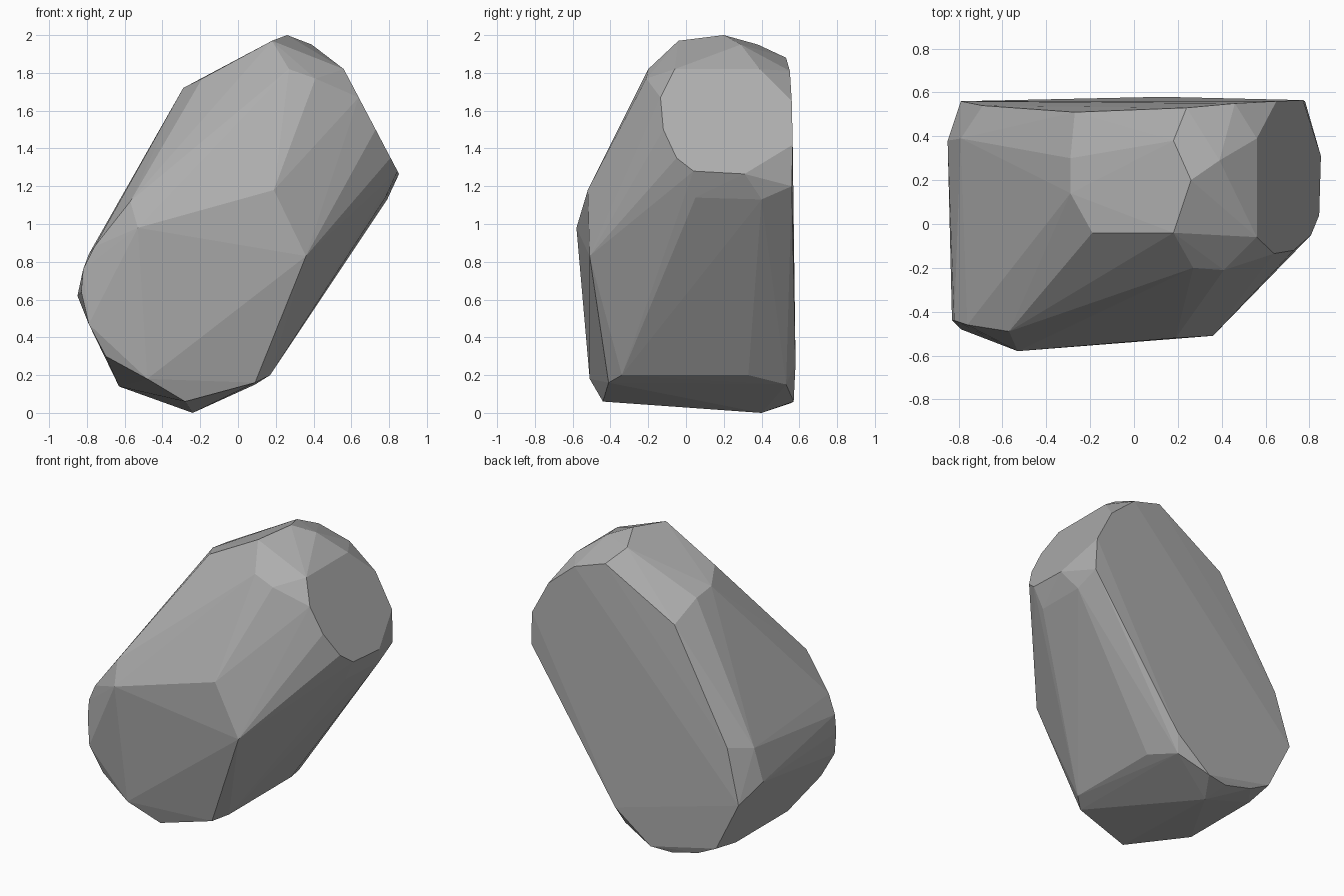
import bpy, bmesh

# Corner points of the chiselled boulder, grouped by region
crown = [(0.26, 0.20, 2.0), (0.18, -0.04, 1.97), (0.18, 0.38, 1.95), (0.39, 0.29, 1.95),
         (0.24, 0.53, 1.88), (0.27, -0.20, 1.82), (0.41, -0.21, 1.77), (0.46, 0.55, 1.81),
         (-0.19, -0.04, 1.77), (-0.29, 0.14, 1.72), (-0.29, 0.30, 1.70), (-0.27, 0.51, 1.59)]

# The big flat facet on the right: (y, z) outline on a sloping plane
right_facet = [(0.56 + (1.82 - z) * 0.527, y, z) for y, z in
               [(-0.06, 1.82), (-0.135, 1.67), (-0.12, 1.5), (-0.05, 1.35), (0.04, 1.28),
                (0.31, 1.265), (0.565, 1.42), (0.56, 1.65), (0.39, 1.82)]]
right_flank = [(0.78, 0.05, 1.14), (0.79, 0.40, 1.13), (0.78, 0.56, 1.20)]

front = [(-0.53, -0.58, 0.98), (0.36, -0.51, 0.83), (0.19, -0.52, 1.18), (-0.48, -0.51, 0.18),
         (-0.57, -0.49, 1.12)]

left_end = [(-0.85, 0.38, 0.62), (-0.79, 0.39, 0.84), (-0.83, -0.44, 0.64), (-0.82, -0.44, 0.76),
            (-0.79, -0.48, 0.47), (-0.76, -0.46, 0.88), (-0.70, -0.46, 0.30),
            (-0.79, 0.56, 0.51), (-0.69, 0.54, 0.87)]

base = [(-0.24, 0.40, 0.0), (-0.28, -0.44, 0.06), (0.09, -0.41, 0.16), (0.17, -0.34, 0.20),
        (0.17, 0.33, 0.20), (0.09, 0.53, 0.15), (0.13, 0.58, 0.26), (-0.13, 0.57, 0.06),
        (-0.28, 0.55, 0.05), (-0.48, 0.55, 0.10), (-0.62, 0.56, 0.17), (-0.63, 0.36, 0.14),
        (-0.63, -0.20, 0.14)]

# Wrap all corners in one faceted skin
bm = bmesh.new()
for p in crown + right_facet + right_flank + front + left_end + base:
    bm.verts.new(p)
hull = bmesh.ops.convex_hull(bm, input=bm.verts[:])
loose = {v for v in hull["geom_interior"] + hull["geom_unused"]
         if isinstance(v, bmesh.types.BMVert)}
bmesh.ops.delete(bm, geom=list(loose), context='VERTS')
# Merge nearly coplanar triangles into broad facets
bmesh.ops.dissolve_limit(bm, angle_limit=0.02, verts=bm.verts[:], edges=bm.edges[:])
bmesh.ops.recalc_face_normals(bm, faces=bm.faces[:])

mesh = bpy.data.meshes.new("boulder")
bm.to_mesh(mesh)
bm.free()

stone = bpy.data.materials.new("stone_grey")
stone.diffuse_color = (0.42, 0.42, 0.42, 1)
mesh.materials.append(stone)
boulder = bpy.data.objects.new("boulder", mesh)
bpy.context.collection.objects.link(boulder)
